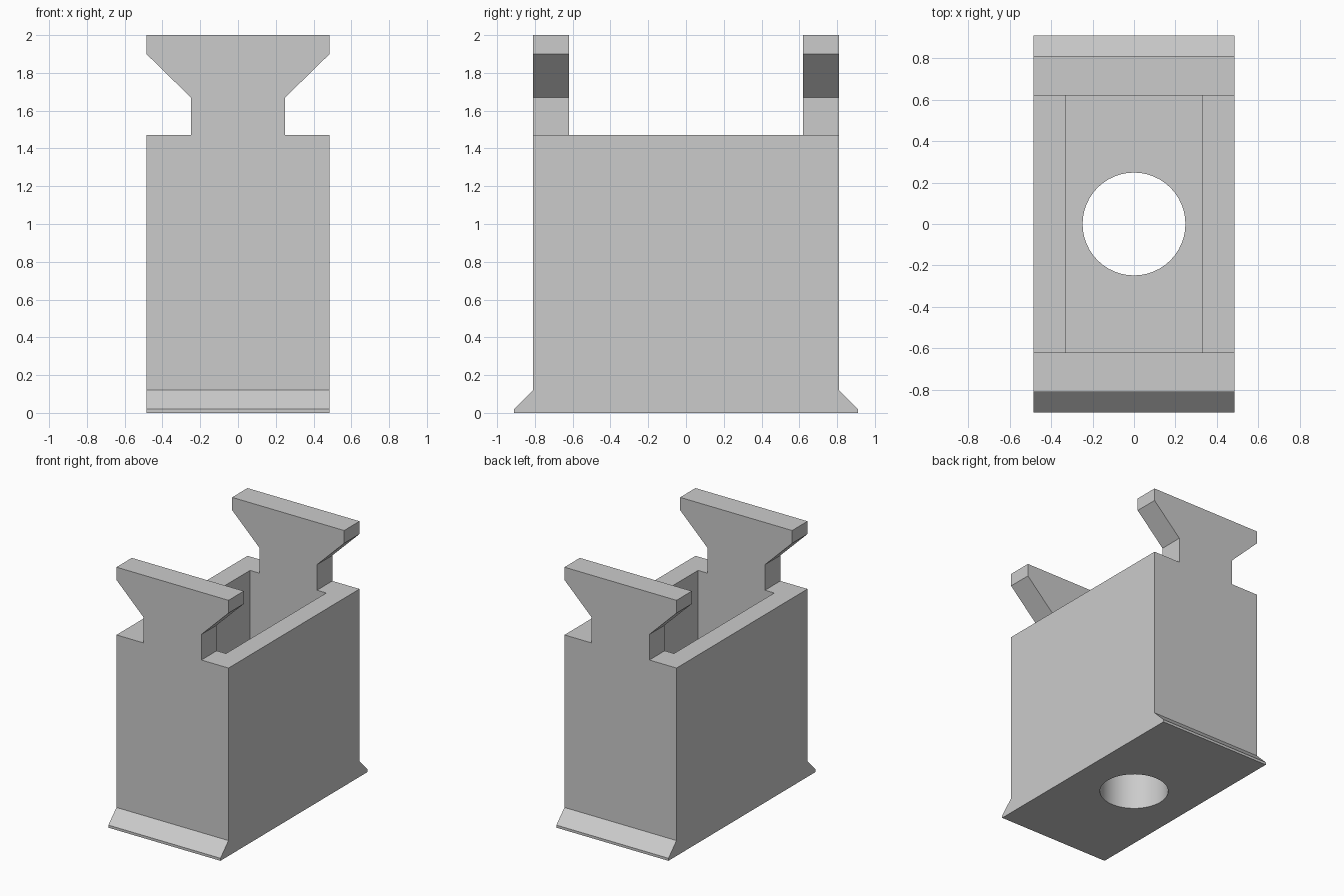
import bpy
import bmesh
from math import cos, sin, pi
from mathutils import Vector

cube = bpy.data.objects.get("Cube")
if cube:
    bpy.data.objects.remove(cube, do_unlink=True)

grey = bpy.data.materials.new("plain grey")
grey.use_nodes = True
colour = (0.60, 0.60, 0.60, 1)
grey.diffuse_color = colour
grey.node_tree.nodes["Principled BSDF"].inputs["Base Color"].default_value = colour


def prism(name, points, place, offset):
    """Extrude a 2D outline; place() puts each outline point in space."""
    bm = bmesh.new()
    face = bm.faces.new([bm.verts.new(place(a, b)) for a, b in points])
    ext = bmesh.ops.extrude_face_region(bm, geom=[face])
    verts = [v for v in ext["geom"] if isinstance(v, bmesh.types.BMVert)]
    bmesh.ops.translate(bm, verts=verts, vec=Vector(offset))
    bmesh.ops.recalc_face_normals(bm, faces=bm.faces)
    mesh = bpy.data.meshes.new(name)
    bm.to_mesh(mesh)
    bm.free()
    mesh.materials.append(grey)
    obj = bpy.data.objects.new(name, mesh)
    bpy.context.collection.objects.link(obj)
    return obj


def mirrored(half):
    return half + [(-a, b) for a, b in reversed(half)]


def box_outline(w, d):
    return [(-w, -d), (w, -d), (w, d), (-w, d)]


def carve(target, cutter, operation):
    mod = target.modifiers.new(cutter.name, 'BOOLEAN')
    mod.operation = operation
    mod.solver = 'EXACT'
    mod.object = cutter
    bpy.context.view_layer.objects.active = target
    bpy.ops.object.modifier_apply(modifier=mod.name)
    bpy.data.objects.remove(cutter, do_unlink=True)


# Side outline with flared feet, run across the width
side = mirrored([(0.91, 0), (0.91, 0.02), (0.81, 0.12), (0.81, 2)])
holder = prism("slotted_holder", side, lambda y, z: (-0.6, y, z), (1.2, 0, 0))

# Front outline with the flared end tabs
front = mirrored([(0.485, -0.1), (0.485, 1.47), (0.25, 1.47), (0.25, 1.67),
                  (0.485, 1.90), (0.485, 2.1)])
carve(holder, prism("front_outline", front, lambda x, z: (x, -1.2, z), (0, 2.4, 0)), 'INTERSECT')

# Open space between the tabs
carve(holder, prism("tab_gap", box_outline(1, 0.62),
                    lambda x, y: (x, y, 1.47), (0, 0, 1)), 'DIFFERENCE')

# Deep pocket inside the body
carve(holder, prism("pocket", box_outline(0.33, 0.62),
                    lambda x, y: (x, y, 0.4), (0, 0, 2)), 'DIFFERENCE')

# Round hole through the floor
ring = [(0.248 * cos(2 * pi * i / 48), 0.248 * sin(2 * pi * i / 48)) for i in range(48)]
carve(holder, prism("floor_hole", ring, lambda x, y: (x, y, -0.5), (0, 0, 1.2)), 'DIFFERENCE')

# Smooth bore, sharp edges elsewhere
bpy.ops.object.select_all(action='DESELECT')
holder.select_set(True)
bpy.context.view_layer.objects.active = holder
bpy.ops.object.shade_smooth_by_angle(angle=pi / 6)
